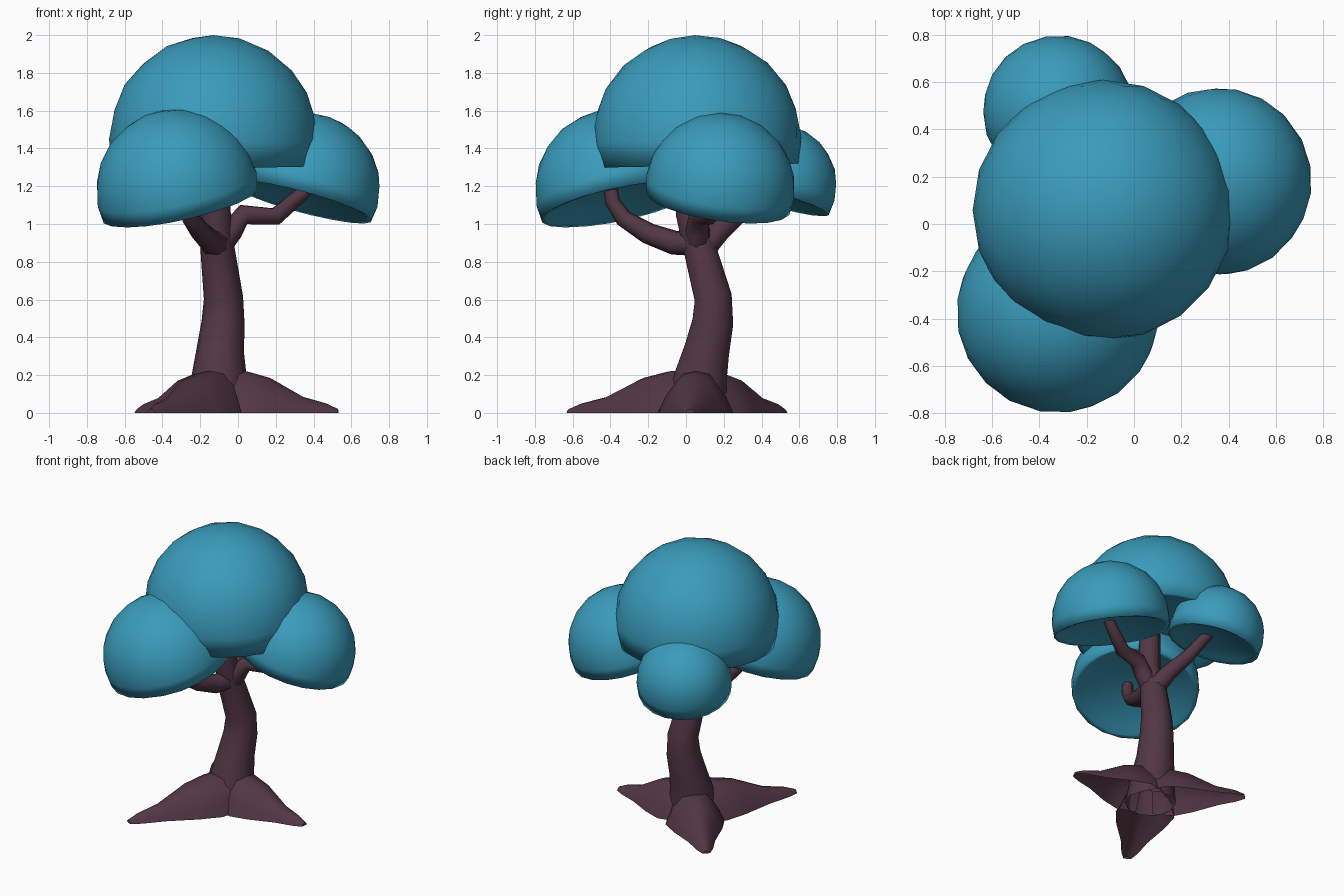
import bpy, bmesh, math
from mathutils import Vector

cube = bpy.data.objects.get("Cube")
if cube:
    bpy.data.objects.remove(cube, do_unlink=True)


def material(name, color):
    m = bpy.data.materials.new(name)
    m.use_nodes = True
    m.diffuse_color = color
    m.node_tree.nodes["Principled BSDF"].inputs["Base Color"].default_value = color
    return m


LEAF = material("teal foliage", (0.042, 0.33, 0.5, 1))
BARK = material("plum bark", (0.085, 0.038, 0.057, 1))


def finish(name, bm, mat, angle):
    bmesh.ops.recalc_face_normals(bm, faces=bm.faces)
    mesh = bpy.data.meshes.new(name)
    bm.to_mesh(mesh)
    bm.free()
    mesh.materials.append(mat)
    obj = bpy.data.objects.new(name, mesh)
    bpy.context.collection.objects.link(obj)
    bpy.ops.object.select_all(action="DESELECT")
    obj.select_set(True)
    bpy.context.view_layer.objects.active = obj
    bpy.ops.object.shade_smooth_by_angle(angle=math.radians(angle))
    return obj


def skin(bm, rows, closed):
    """Bridge successive rows of points, wrapping around if closed."""
    rows = [[bm.verts.new(p) for p in row] for row in rows]
    n = len(rows[0])
    for a, b in zip(rows, rows[1:]):
        for i in range(n if closed else n - 1):
            j = (i + 1) % n
            bm.faces.new((a[i], a[j], b[j], b[i]))
    return rows


def tube(name, path, radii, sides):
    """Open-ended limb; its ends are buried or stand on the ground."""
    pts = [Vector(p) for p in path]
    rings = []
    for i, (p, r) in enumerate(zip(pts, radii)):
        along = pts[min(i + 1, len(pts) - 1)] - pts[max(i - 1, 0)]
        if p.z == 0:
            along = Vector((0, 0, 1))
        turn = Vector((0, 0, 1)).rotation_difference(along.normalized())
        angles = [math.tau * k / sides for k in range(sides)]
        rings.append([p + turn @ Vector((r * math.cos(a), r * math.sin(a), 0)) for a in angles])
    bm = bmesh.new()
    skin(bm, rings, True)
    return finish(name, bm, BARK, 60)


def root(name, tip):
    """Tapering buttress shell, open underneath, running from the trunk to the tip."""
    start = Vector((-0.09, 0.06, 0))
    run = Vector(tip) - start
    side = Vector((-run.y, run.x, 0)).normalized()
    # fraction along the run, half width, height
    sections = [(0, 0.16, 0.23), (0.22, 0.2, 0.22), (0.42, 0.165, 0.185),
                (0.7, 0.09, 0.085), (0.9, 0.055, 0.05), (1, 0.025, 0.02)]
    outline = [(-1, 0), (-0.8, 0.4), (-0.38, 0.92), (0, 1), (0.38, 0.92), (0.8, 0.4), (1, 0)]
    bm = bmesh.new()
    rows = skin(bm, [[start + run * f + side * (w * u) + Vector((0, 0, h * v)) for u, v in outline]
                     for f, w, h in sections], False)
    bm.faces.new(rows[-1])
    return finish(name, bm, BARK, 50)


def canopy(name, center, radius, axis, cut):
    """Dome with a full rim and a shallow hollow underneath, leaning along the axis."""
    bm = bmesh.new()
    bmesh.ops.create_icosphere(bm, subdivisions=3, radius=1)
    turn = Vector((0, 0, 1)).rotation_difference(Vector(axis).normalized())
    for v in bm.verts:
        r = v.co.xy.length
        if v.co.z < 0 and r > 0.01:
            v.co.xy *= r ** -0.4
        if v.co.z < -cut:
            v.co.z = -cut + 0.18 * max(0, 1 - (v.co.xy.length / 0.95) ** 2)
        v.co = Vector(center) + turn @ (v.co * radius)
    return finish(name, bm, LEAF, 100)


# Trunk
tube("trunk",
     [(-0.1, 0.05, 0), (-0.1, 0.08, 0.2), (-0.094, 0.11, 0.33), (-0.079, 0.142, 0.48),
      (-0.077, 0.144, 0.61), (-0.11, 0.07, 0.88), (-0.115, 0.02, 1.05), (-0.12, 0.03, 1.45)],
     [0.17, 0.145, 0.126, 0.114, 0.104, 0.09, 0.077, 0.065], 10)

# Branches
tube("front_branch",
     [(-0.1, 0.08, 0.9), (-0.14, -0.06, 0.9), (-0.19, -0.2, 0.95), (-0.25, -0.33, 1.03),
      (-0.27, -0.39, 1.12), (-0.29, -0.41, 1.28)],
     [0.07, 0.066, 0.058, 0.047, 0.04, 0.033], 8)
tube("left_branch",
     [(-0.1, 0.06, 0.88), (-0.03, 0.06, 0.97), (0.03, 0.07, 1.05), (0.2, 0.12, 1.04),
      (0.34, 0.165, 1.16), (0.42, 0.19, 1.26)],
     [0.065, 0.06, 0.055, 0.048, 0.038, 0.033], 8)
tube("back_branch",
     [(-0.1, 0.08, 0.86), (-0.15, 0.18, 0.97), (-0.22, 0.3, 1.07), (-0.33, 0.48, 1.28)],
     [0.07, 0.06, 0.048, 0.033], 8)

# Roots
root("front_root", (-0.46, -0.62, 0))
root("left_root", (0.53, 0.02, 0))
root("back_root", (-0.53, 0.52, 0))

# Foliage
canopy("crown_foliage", (-0.13, 0.058, 1.447), 0.553, (0, -0.02, 1), 0.25)
canopy("front_foliage", (-0.322, -0.37, 1.182), 0.43, (-0.22, -0.21, 1), 0.19)
canopy("left_foliage", (0.355, 0.18, 1.193), 0.397, (0.27, 0.15, 1), 0.2)
canopy("back_foliage", (-0.32, 0.478, 1.21), 0.32, (-0.12, 0.28, 1), 0.26)
